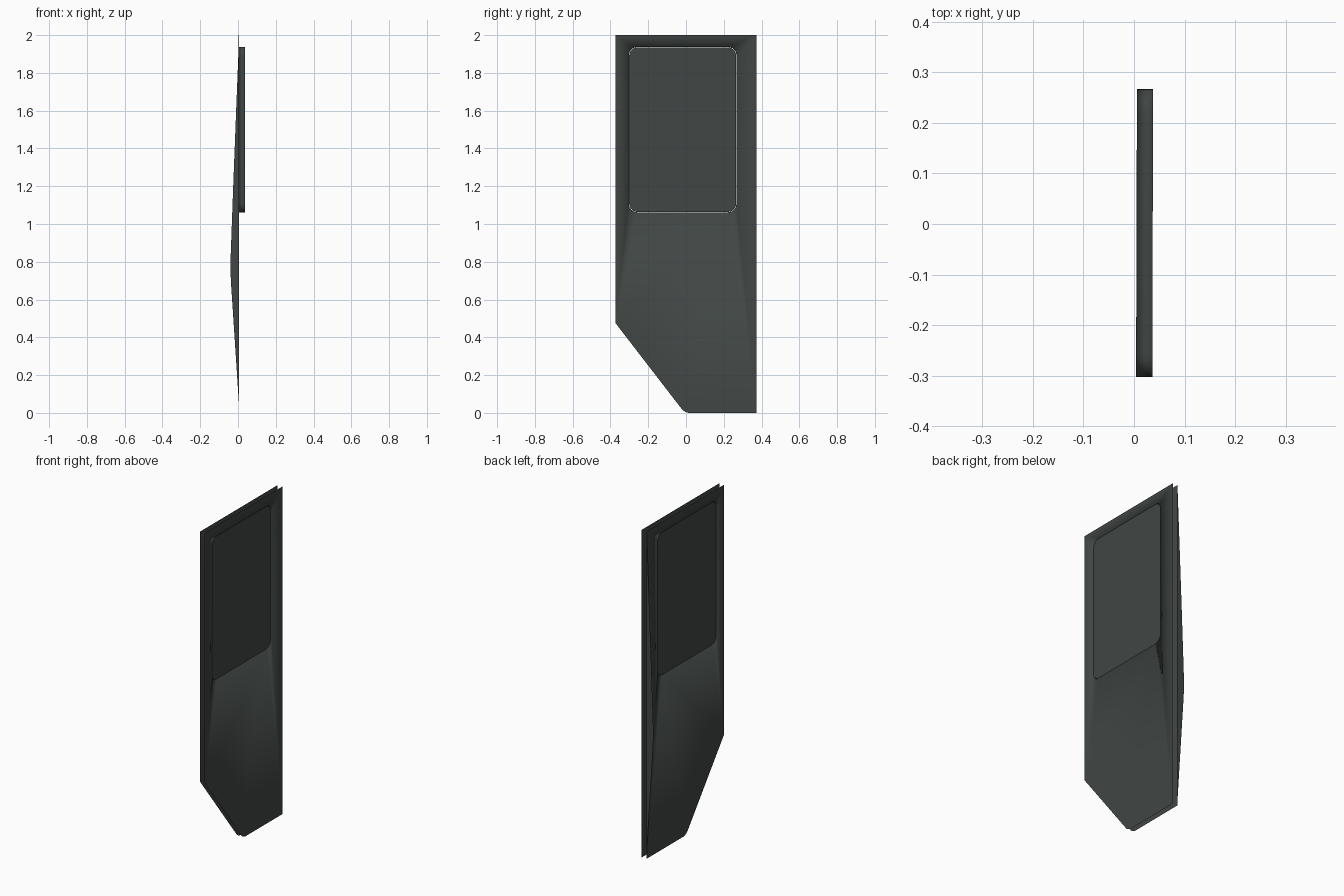
import bpy, bmesh, math

if "Cube" in bpy.data.objects:
    bpy.data.objects.remove(bpy.data.objects["Cube"])

X_IN, X_OUT = 0.005, 0.037      # the two door skins


def material(name, rgb):
    m = bpy.data.materials.new(name)
    m.diffuse_color = (*rgb, 1)
    m.use_nodes = True
    m.node_tree.nodes["Principled BSDF"].inputs["Base Color"].default_value = m.diffuse_color
    return m


paint = material("dark_green_grey", (0.052, 0.062, 0.059))


def pt(x, y, z):
    # the whole door is turned very slightly about z
    return (x + 0.003 * y, y, z)


def rounded_rect(y0, y1, z0, z1, r, seg=6):
    pts = []
    corners = [(y1 - r, z1 - r), (y0 + r, z1 - r), (y0 + r, z0 + r), (y1 - r, z0 + r)]
    for k, (cy, cz) in enumerate(corners):
        for i in range(seg + 1):
            a = math.radians(90 * (k + i / seg))
            pts.append((cy + r * math.cos(a), cz + r * math.sin(a)))
    return pts


def loop(bm, x, pts):
    return [bm.verts.new(pt(x, y, z)) for y, z in pts]


def ring_edges(bm, vs):
    return [bm.edges.new((vs[i - 1], vs[i])) for i in range(len(vs))]


def bridge(bm, a, b):
    for i in range(len(a)):
        bm.faces.new((a[i - 1], a[i], b[i], b[i - 1]))


def finish(bm, name, smooth):
    me = bpy.data.meshes.new(name)
    for f in bm.faces:
        f.smooth = smooth
    bm.to_mesh(me)
    bm.free()
    ob = bpy.data.objects.new(name, me)
    bpy.context.collection.objects.link(ob)
    me.materials.append(paint)
    return ob


# Door skins: two open sheets joined only by the window tunnel
outline = [(-0.373, 2), (-0.373, 0.475), (-0.03, 0.03), (-0.018, 0.015),
           (-0.004, 0.006), (0.012, 0), (0.373, 0), (0.373, 2)]
window = rounded_rect(-0.303, 0.267, 1.062, 1.937, 0.045)
bm = bmesh.new()
holes = []
for x in (X_IN, X_OUT):
    hole = loop(bm, x, window)
    edges = ring_edges(bm, loop(bm, x, outline)) + ring_edges(bm, hole)
    bmesh.ops.triangle_fill(bm, edges=edges, use_beauty=True, normal=(1, 0, 0))
    holes.append(hole)
bridge(bm, *holes)
bmesh.ops.recalc_face_normals(bm, faces=bm.faces[:])
outer = [f for f in bm.faces if f.calc_center_median().x > X_OUT - 0.003 and abs(f.normal.x) > 0.9]
if outer and outer[0].normal.x < 0:
    bmesh.ops.reverse_faces(bm, faces=bm.faces[:])
finish(bm, "door_skins", True)

# Window panel filling the opening, just below both skins
bm = bmesh.new()
pane = rounded_rect(-0.301, 0.265, 1.064, 1.935, 0.044)
a, b = loop(bm, X_IN + 0.003, pane), loop(bm, X_OUT - 0.003, pane)
bm.faces.new(a)
bm.faces.new(b)
bridge(bm, a, b)
bmesh.ops.recalc_face_normals(bm, faces=bm.faces[:])
finish(bm, "window_panel", False)

# Bowed flange along the rear edge of the inner skin
bm = bmesh.new()
profile = [(X_IN, 2), (-0.011, 1.6), (-0.0265, 1.2), (-0.040, 0.83), (-0.0415, 0.78),
           (-0.039, 0.7), (X_IN - 0.002, 0.06), (X_IN, 0)]
for y in (0.371, 0.373):
    f = bm.faces.new([bm.verts.new(pt(x, y, z)) for x, z in profile])
    f.normal_update()
    if (f.normal.y > 0) != (y > 0.372):
        f.normal_flip()
finish(bm, "rear_flange", False)
